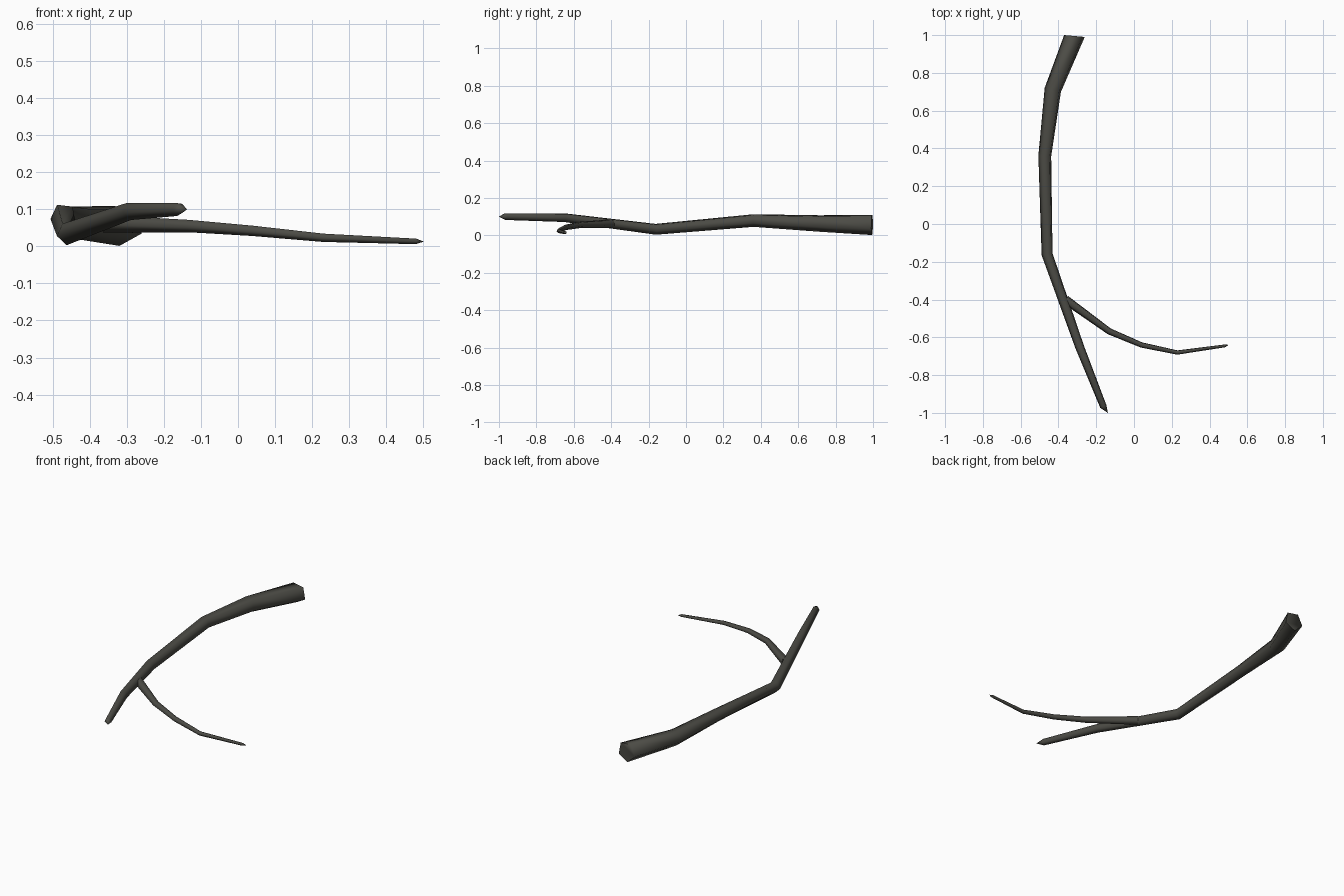
import bpy, bmesh, math
from mathutils import Vector

if "Cube" in bpy.data.objects:
    bpy.data.objects.remove(bpy.data.objects["Cube"])

bark = bpy.data.materials.new("dark_bark")
bark.diffuse_color = (0.072, 0.071, 0.06, 1)
bark.use_nodes = True
bark.node_tree.nodes["Principled BSDF"].inputs["Base Color"].default_value = bark.diffuse_color


def limb(name, rings, tip, start_angle, start_dir=None, sides=5):
    """Tapering five-sided tube through (x, y, z, radius) rings, ending in a short point."""
    pts = [Vector(r[:3]) for r in rings] + [Vector(tip)]
    bm = bmesh.new()
    loops = []
    for i, r in enumerate(rings):
        ahead = (pts[i + 1] - pts[i]).normalized()
        back = (pts[i] - pts[i - 1]).normalized() if i else ahead
        t = (ahead + back).normalized()
        if i == 0 and start_dir:
            t = Vector(start_dir).normalized()
        right = Vector((0, 0, 1)).cross(t).normalized()
        up = t.cross(right)
        loop = []
        for k in range(sides):
            a = math.radians(start_angle) + k * math.tau / sides
            loop.append(bm.verts.new(pts[i] + r[3] * (right * math.cos(a) + up * math.sin(a))))
        loops.append(loop)
    for a, b in zip(loops, loops[1:]):
        for k in range(sides):
            n = (k + 1) % sides
            bm.faces.new((a[k], a[n], b[n], b[k]))
    end = bm.verts.new(pts[-1])
    for k in range(sides):
        bm.faces.new((loops[-1][k], loops[-1][(k + 1) % sides], end))
    bm.faces.new(loops[0])
    bmesh.ops.recalc_face_normals(bm, faces=bm.faces)
    me = bpy.data.meshes.new(name)
    bm.to_mesh(me)
    bm.free()
    ob = bpy.data.objects.new(name, me)
    bpy.context.collection.objects.link(ob)
    me.materials.append(bark)
    bpy.ops.object.select_all(action='DESELECT')
    ob.select_set(True)
    bpy.context.view_layer.objects.active = ob
    bpy.ops.object.shade_smooth_by_angle(angle=math.radians(80))
    return ob


# thick main branch, cut end at the back
limb("main_branch", [
    (-0.313, 0.995, 0.059, 0.058),
    (-0.428, 0.71, 0.066, 0.047),
    (-0.471, 0.36, 0.081, 0.036),
    (-0.459, -0.16, 0.034, 0.031),
    (-0.287, -0.65, 0.096, 0.025),
    (-0.162, -0.965, 0.101, 0.019),
], (-0.138, -1.0, 0.1), -97, start_dir=(-0.09, -1, 0))

# thin side twig
limb("side_twig", [
    (-0.362, -0.40, 0.063, 0.025),
    (-0.13, -0.568, 0.056, 0.018),
    (0.04, -0.64, 0.043, 0.015),
    (0.23, -0.68, 0.024, 0.012),
    (0.48, -0.645, 0.014, 0.008),
], (0.502, -0.64, 0.013), -97)
